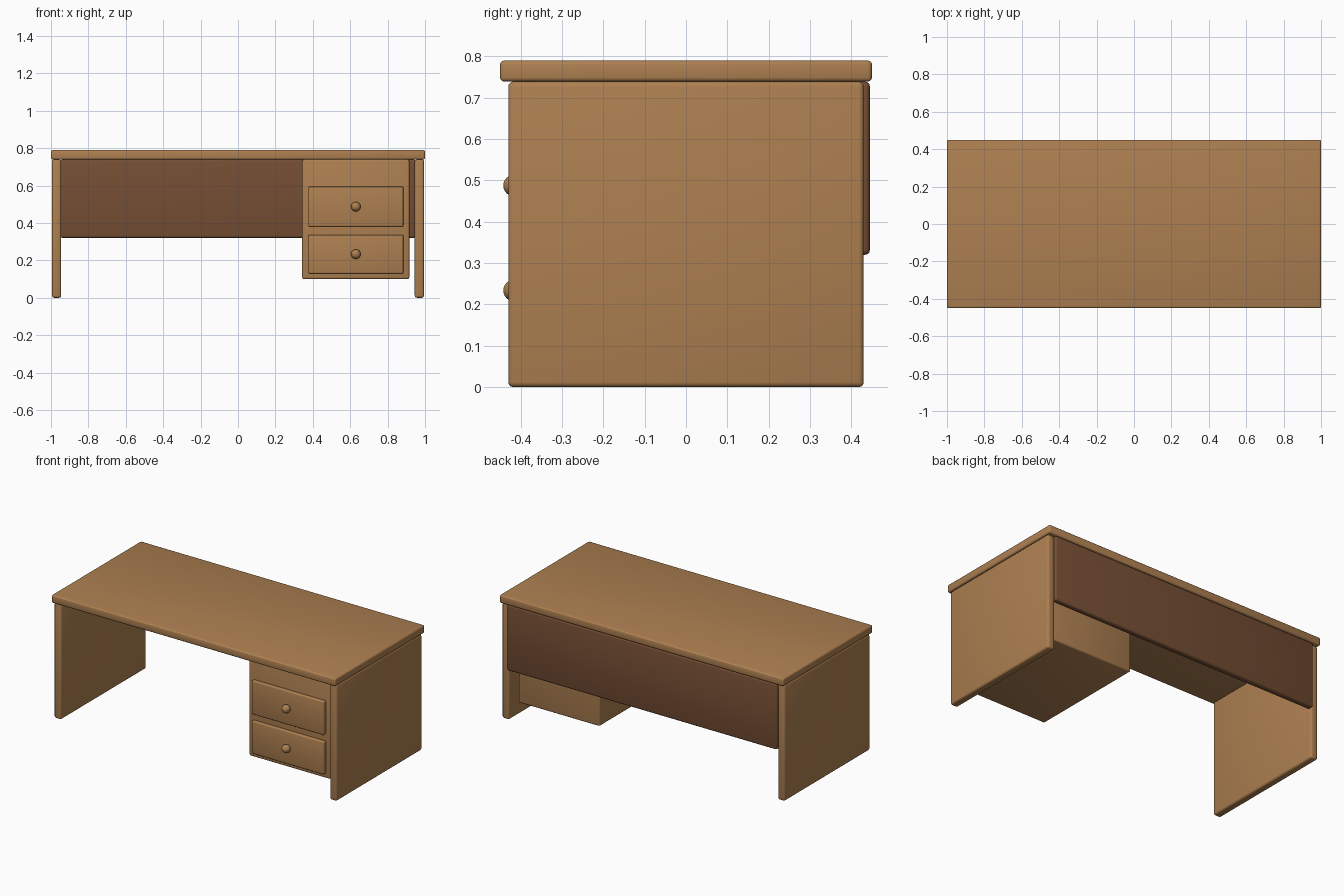
import bpy

default = bpy.data.objects.get("Cube")
if default:
    bpy.data.objects.remove(default, do_unlink=True)


def make_material(name, color):
    mat = bpy.data.materials.new(name)
    mat.use_nodes = True
    mat.diffuse_color = color
    mat.node_tree.nodes["Principled BSDF"].inputs["Base Color"].default_value = color
    return mat


light_wood = make_material("light wood", (0.42, 0.215, 0.082, 1))
dark_wood = make_material("dark wood", (0.178, 0.076, 0.034, 1))


def finish(obj, name, mat):
    obj.name = name
    obj.data.materials.append(mat)
    bpy.ops.object.shade_smooth_by_angle()
    return obj


def board(name, x, y, z, mat=light_wood, bevel=0.01):
    """Rounded board spanning the (min, max) range on each axis."""
    spans = (x, y, z)
    bpy.ops.mesh.primitive_cube_add(size=1, location=[(a + b) / 2 for a, b in spans])
    obj = bpy.context.object
    obj.scale = [b - a for a, b in spans]
    bpy.ops.object.transform_apply(location=False, rotation=False, scale=True)
    mod = obj.modifiers.new("Rounded edges", 'BEVEL')
    mod.width = bevel
    mod.segments = 3
    bpy.ops.object.modifier_apply(modifier=mod.name)
    return finish(obj, name, mat)


# Table top
board("desk_top", (-1, 1), (-0.45, 0.45), (0.739, 0.79))

# Side panels that act as legs
board("right_side_panel", (-0.995, -0.945), (-0.43, 0.43), (0, 0.739), bevel=0.012)
board("left_side_panel", (0.945, 0.995), (-0.43, 0.43), (0, 0.739), bevel=0.012)

# Dark back panel
board("back_panel", (-0.95, 0.95), (0.405, 0.445), (0.32, 0.739), dark_wood, 0.012)

# Drawer cabinet
board("drawer_cabinet", (0.343, 0.916), (-0.38, 0.38), (0.1, 0.739))

# Drawer fronts with round knobs
for name, bottom, top in (("lower", 0.13, 0.337), ("upper", 0.381, 0.594)):
    board(name + "_drawer_front", (0.376, 0.884), (-0.402, -0.37), (bottom, top), bevel=0.006)
    bpy.ops.mesh.primitive_uv_sphere_add(segments=24, ring_count=12, radius=0.026,
                                         location=(0.63, -0.416, (bottom + top) / 2))
    finish(bpy.context.object, name + "_drawer_knob", light_wood)
